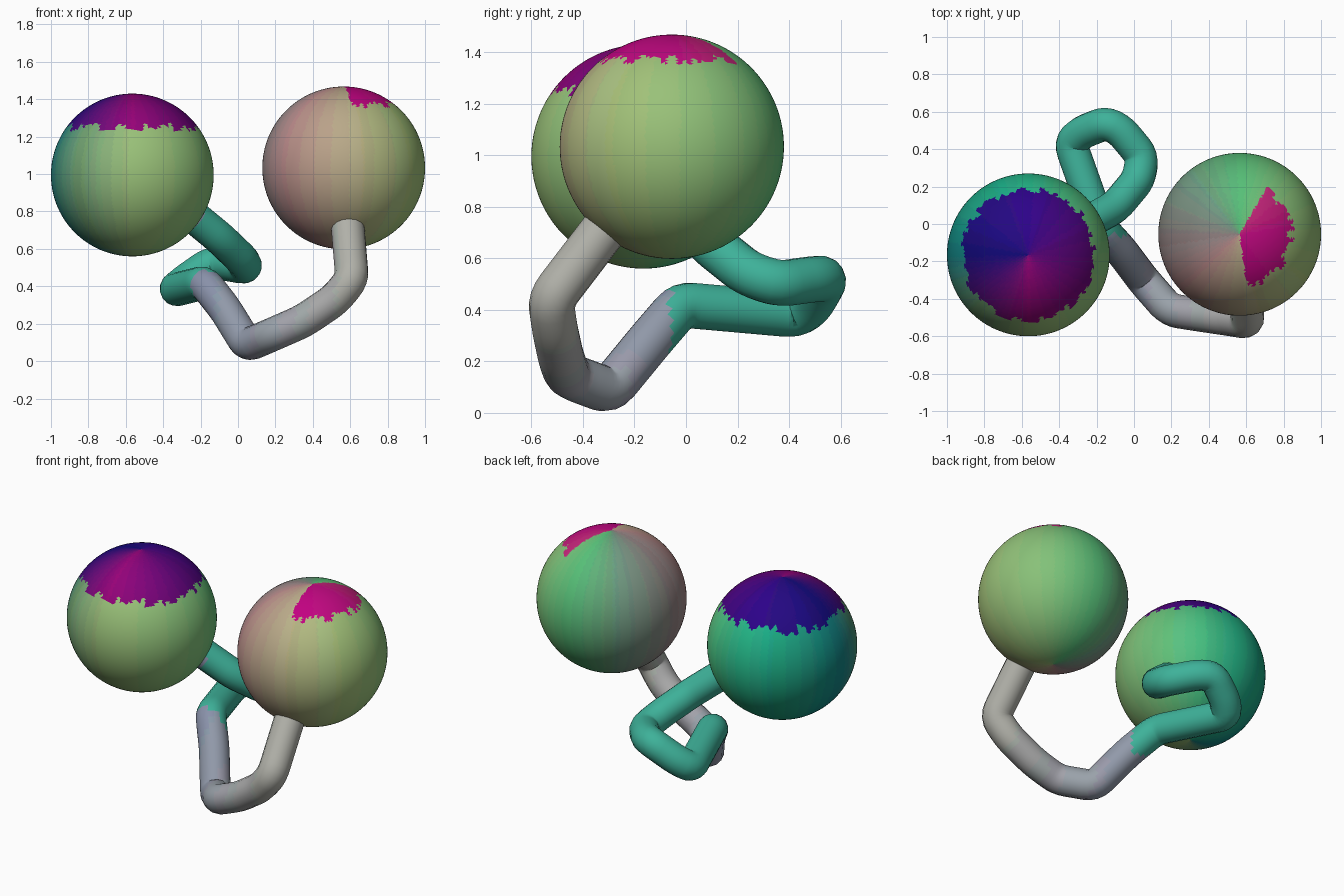
import bpy, math, random
from mathutils import Vector

if "Cube" in bpy.data.objects:
    bpy.data.objects.remove(bpy.data.objects["Cube"])

random.seed(4)
mats = {}


def material(rgb):
    # one shared material per quantised colour
    key = tuple(int(round(c / 8)) * 8 for c in rgb)
    if key not in mats:
        m = bpy.data.materials.new("tint_%d_%d_%d" % key)
        m.diffuse_color = [min(1, c / 255) ** 2.2 for c in key] + [1]
        m.use_nodes = True
        m.node_tree.nodes["Principled BSDF"].inputs["Base Color"].default_value = m.diffuse_color
        mats[key] = m
    return mats[key]


def gradient(stops, t):
    # colour between evenly spaced stops around a full turn
    f = (t % 1.0) * len(stops)
    i = int(f) % len(stops)
    a, b = Vector(stops[i]), Vector(stops[(i + 1) % len(stops)])
    return a.lerp(b, f - int(f))


def paint(obj, colour_of):
    slots = {}
    for p in obj.data.polygons:
        m = material(colour_of(p.center))
        if m.name not in slots:
            slots[m.name] = len(slots)
            obj.data.materials.append(m)
        p.material_index = slots[m.name]


def ball(name, centre, sides, cap, cap_angle, arc):
    bpy.ops.mesh.primitive_ico_sphere_add(subdivisions=6, radius=0.435, location=centre)
    o = bpy.context.object
    o.name = name
    bpy.ops.object.shade_smooth()
    ragged = [random.uniform(-4, 4) for _ in range(90)]

    def colour(c):
        az = math.degrees(math.atan2(c.y, c.x))
        tilt = math.degrees(math.acos(max(-1, min(1, c.z / c.length))))
        limit = cap_angle + ragged[int((az + 180) / 4) % 90]
        inside = tilt < limit and arc[0] < az < arc[1]
        return gradient(cap if inside else sides, az / 360)

    paint(o, colour)


# two balls, each with a ragged coloured cap
ball("left_ball", (-0.565, -0.165, 0.995),
     [(125, 190, 120), (85, 190, 125), (40, 185, 135), (30, 160, 130),
      (25, 125, 130), (110, 160, 115), (155, 190, 120), (145, 190, 120)],
     [(90, 10, 120), (50, 10, 135), (25, 20, 120), (150, 10, 120)], 54, (-181, 181))
ball("right_ball", (0.565, -0.055, 1.033),
     [(150, 190, 120), (130, 190, 120), (85, 190, 120), (110, 150, 125),
      (140, 130, 130), (185, 140, 140), (185, 170, 135), (170, 190, 125)],
     [(190, 15, 125), (190, 60, 120), (190, 90, 130), (190, 10, 130)], 39, (-82, 60))

# bent cord running from the right ball to the left ball
path = [Vector(p) for p in (
    (0.58, -0.25, 0.80), (0.61, -0.525, 0.44), (0.52, -0.51, 0.33),
    (0.35, -0.485, 0.215), (0.19, -0.46, 0.145), (0.05, -0.30, 0.085),
    (-0.07, -0.14, 0.28), (-0.18, -0.02, 0.42), (-0.34, 0.43, 0.38),
    (-0.28, 0.49, 0.43), (-0.15, 0.54, 0.52), (-0.07, 0.50, 0.52),
    (0.045, 0.36, 0.50), (0.025, 0.24, 0.54), (-0.10, 0.09, 0.66),
    (-0.32, -0.03, 0.84))]
pts = [path[0]]
for a, b, c in zip(path, path[1:], path[2:]):
    # soften each bend with a short arc
    ra = min(0.055, (a - b).length * 0.45)
    rc = min(0.055, (c - b).length * 0.45)
    s, e = b + (a - b).normalized() * ra, b + (c - b).normalized() * rc
    for k in range(5):
        t = k / 4
        pts.append(s * (1 - t) ** 2 + b * 2 * t * (1 - t) + e * t * t)
pts.append(path[-1])
# even out the spacing so colour bands stay fine
fine = [pts[0]]
for a, b in zip(pts, pts[1:]):
    n = max(1, int((b - a).length / 0.03))
    fine += [a.lerp(b, (k + 1) / n) for k in range(n)]

curve = bpy.data.curves.new("cord", "CURVE")
curve.dimensions = "3D"
curve.bevel_depth = 0.09
curve.bevel_resolution = 6
curve.use_fill_caps = True
spline = curve.splines.new("POLY")
spline.points.add(len(fine) - 1)
for sp, p in zip(spline.points, fine):
    sp.co = (*p, 1)
cord = bpy.data.objects.new("cord", curve)
bpy.context.collection.objects.link(cord)
bpy.ops.object.select_all(action="DESELECT")
cord.select_set(True)
bpy.context.view_layer.objects.active = cord
bpy.ops.object.convert(target="MESH")
cord = bpy.context.object
cord.name = "cord"
bpy.ops.object.shade_smooth()


def cord_colour(c):
    if c.y > -0.06 and c.x < 0.25:
        return (65, 180, 155)
    t = max(0, min(1, (c.x + 0.2) / 0.8))
    return Vector((135, 145, 165)).lerp(Vector((175, 175, 165)), t)


paint(cord, cord_colour)
